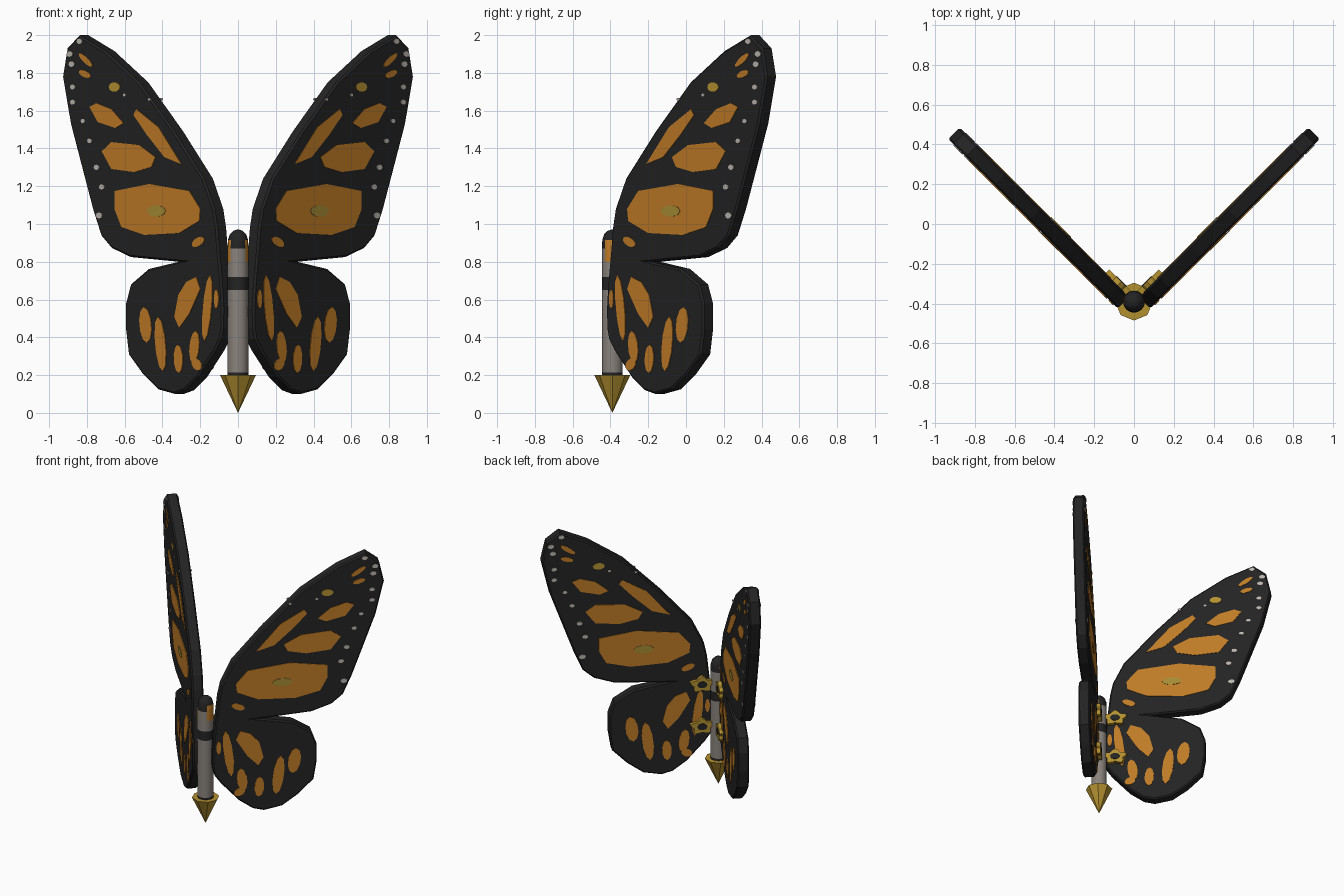
import bpy, bmesh, math
from mathutils import Vector

if "Cube" in bpy.data.objects:
    bpy.data.objects.remove(bpy.data.objects["Cube"])

def material(name, rgb):
    m = bpy.data.materials.new(name)
    m.diffuse_color = (*rgb, 1)
    m.use_nodes = True
    m.node_tree.nodes["Principled BSDF"].inputs["Base Color"].default_value = m.diffuse_color
    return m

BLACK = material("black", (0.017, 0.017, 0.017))
ORANGE = material("orange", (0.52, 0.2, 0.02))
GREY = material("warm grey", (0.25, 0.225, 0.2))
GOLD = material("gold", (0.45, 0.28, 0.03))
OLIVE = material("olive gold", (0.38, 0.26, 0.035))
WHITE = material("off white", (0.5, 0.46, 0.42))

AXIS_Y = -0.39      # body axis
HALF = 0.041        # half the wing thickness
S = math.sqrt(0.5)

def add_object(name, bm, mats):
    bmesh.ops.recalc_face_normals(bm, faces=bm.faces)
    me = bpy.data.meshes.new(name)
    bm.to_mesh(me)
    bm.free()
    for m in mats:
        me.materials.append(m)
    ob = bpy.data.objects.new(name, me)
    bpy.context.collection.objects.link(ob)
    return ob

def wing_point(side, u, z, off):
    # wing planes stand at 45 degrees; off is the distance toward the outer face
    return Vector((side * (u + off * S), u - 0.449 - off * S, z))

def prism(bm, side, outline, lo, hi):
    # outline extruded across the wing plane
    a = [bm.verts.new(wing_point(side, u, z, lo)) for u, z in outline]
    b = [bm.verts.new(wing_point(side, u, z, hi)) for u, z in outline]
    bm.faces.new(a)
    bm.faces.new(b[::-1])
    for i in range(len(a)):
        j = (i + 1) % len(a)
        bm.faces.new((a[i], b[i], b[j], a[j]))

def blob(u, z, a, b, deg=0, n=10):
    c, s = math.cos(math.radians(deg)), math.sin(math.radians(deg))
    pts = []
    for i in range(n):
        t = 2 * math.pi * i / n
        p, q = a * math.cos(t), b * math.sin(t)
        pts.append((u + p * c - q * s, z + p * s + q * c))
    return pts

def plates(name, side, outlines, mat, top=0.004):
    # thin painted plates on both faces of a wing
    bm = bmesh.new()
    for o in outlines:
        prism(bm, side, o, HALF - 0.002, HALF + top)
        prism(bm, side, o, -HALF - top, -HALF + 0.002)
    add_object(name, bm, [mat])

# wing outline: fore wing, then notch, then hind wing
WING = [(.065, .39), (.055, .45), (.053, .55), (.06, .68), (.075, .85), (.085, .98),
        (.10, 1.08), (.155, 1.24), (.312, 1.49), (.497, 1.75), (.675, 1.915), (.815, 2.0),
        (.88, 1.93), (.904, 1.78), (.862, 1.53), (.805, 1.31), (.745, 1.08), (.701, .94),
        (.645, .873), (.545, .825), (.29, .80), (.449, .762), (.544, .68), (.57, .58),
        (.57, .44), (.555, .31), (.48, .205), (.40, .125), (.31, .10), (.255, .12),
        (.185, .19), (.095, .33)]

# large orange cells
CELLS = [
    [(.623, 1.175), (.438, 1.212), (.227, 1.175), (.169, 1.08), (.174, 1.016),
     (.28, .952), (.464, .942), (.586, .984), (.623, 1.08)],
    [(.69, 1.385), (.639, 1.434), (.491, 1.418), (.406, 1.354), (.427, 1.302),
     (.517, 1.275), (.639, 1.291)],
    [(.755, 1.62), (.718, 1.64), (.639, 1.608), (.575, 1.534), (.617, 1.508), (.712, 1.54)],
    [(.269, 1.317), (.39, 1.513), (.507, 1.608), (.522, 1.577), (.454, 1.476), (.359, 1.354)],
    [(.19, .72), (.169, .656), (.227, .524), (.28, .45), (.306, .508), (.285, .624), (.243, .693)],
]
# small orange cells: u, z, half length, half width, angle
SMALL = [(.132, .555, .175, .023, 95), (.459, .466, .095, .032, 85), (.38, .365, .145, .028, 85),
         (.285, .286, .075, .024, 88), (.2, .349, .085, .026, 95), (.187, .257, .035, .025, 60),
         (.084, .603, .05, .012, 90), (.18, .905, .038, .022, -35),
         (.776, 1.868, .05, .015, 45), (.78, 1.794, .034, .017, 25)]
# pale dots: u, z, radius
DOTS = [(.808, 1.967, .015), (.86, 1.9, .016), (.85, 1.846, .016), (.844, 1.725, .014),
        (.844, 1.645, .014), (.79, 1.545, .012), (.755, 1.44, .013), (.718, 1.3, .015),
        (.69, 1.196, .015), (.704, 1.045, .017), (.438, 1.66, .008), (.57, 1.683, .008)]

for side, label in ((1, "right"), (-1, "left")):
    bm = bmesh.new()
    prism(bm, side, WING, -HALF, HALF)
    wing = add_object(label + "_wing", bm, [BLACK])
    bev = wing.modifiers.new("rim", 'BEVEL')
    bev.width, bev.segments = 0.01, 1
    bev.limit_method, bev.angle_limit = 'ANGLE', math.radians(70)

    plates(label + "_orange_cells", side, CELLS + [blob(*s) for s in SMALL], ORANGE)
    plates(label + "_pale_dots", side, [blob(u, z, r, r, n=8) for u, z, r in DOTS], WHITE)
    plates(label + "_gold_spot", side, [blob(.623, 1.725, .03, .026)], GOLD)
    plates(label + "_olive_spot", side, [blob(.4, 1.069, .05, .03)], OLIVE, 0.007)

    # star-shaped knobs on the inner face, with dark centres
    knobs, centres = bmesh.new(), bmesh.new()
    for z in (.455, .775):
        star = []
        for i in range(20):
            t = 2 * math.pi * i / 20 + math.pi / 2
            r = 0.052 + 0.011 * math.cos(5 * (t - math.pi / 2))
            star.append((.112 + r * math.cos(t), z + r * math.sin(t)))
        prism(knobs, side, star, -HALF - 0.027, -HALF + 0.003)
        prism(centres, side, blob(.112, z, .025, .025), -HALF - 0.03, -HALF - 0.02)
    add_object(label + "_knobs", knobs, [GOLD])
    add_object(label + "_knob_centres", centres, [BLACK])

# body: turned profile, banded by height, orange cheeks at the sides
PROFILE = [(.055, .19), (.055, .215), (.055, .65), (.055, .72), (.055, .80), (.055, .87),
           (.053, .915), (.044, .945), (.025, .964), (.006, .97)]
N = 24
bm = bmesh.new()
rings = [[bm.verts.new((r * math.cos(2 * math.pi * i / N), AXIS_Y + r * math.sin(2 * math.pi * i / N), z))
          for i in range(N)] for r, z in PROFILE]
for lo, hi in zip(rings, rings[1:]):
    for i in range(N):
        j = (i + 1) % N
        f = bm.faces.new((lo[i], lo[j], hi[j], hi[i]))
        c = f.calc_center_median()
        if 0.215 < c.z < 0.65 or 0.72 < c.z < 0.87:
            f.material_index = 1
        if 0.8 < c.z < 0.92 and abs(c.x) > 0.042:
            f.material_index = 2
bm.faces.new(rings[0][::-1])
bm.faces.new(rings[-1])
body = add_object("body", bm, [BLACK, GREY, ORANGE])
bpy.context.view_layer.objects.active = body
body.select_set(True)
bpy.ops.object.shade_smooth_by_angle(angle=math.radians(40))

# pointed eight-sided tip under the body
bm = bmesh.new()
ring = [bm.verts.new((.095 * math.cos(math.pi * i / 4), AXIS_Y + .095 * math.sin(math.pi * i / 4), .2))
        for i in range(8)]
apex = bm.verts.new((0, AXIS_Y, 0))
bm.faces.new(ring)
for i in range(8):
    bm.faces.new((ring[(i + 1) % 8], ring[i], apex))
add_object("pointed_tip", bm, [GOLD])
